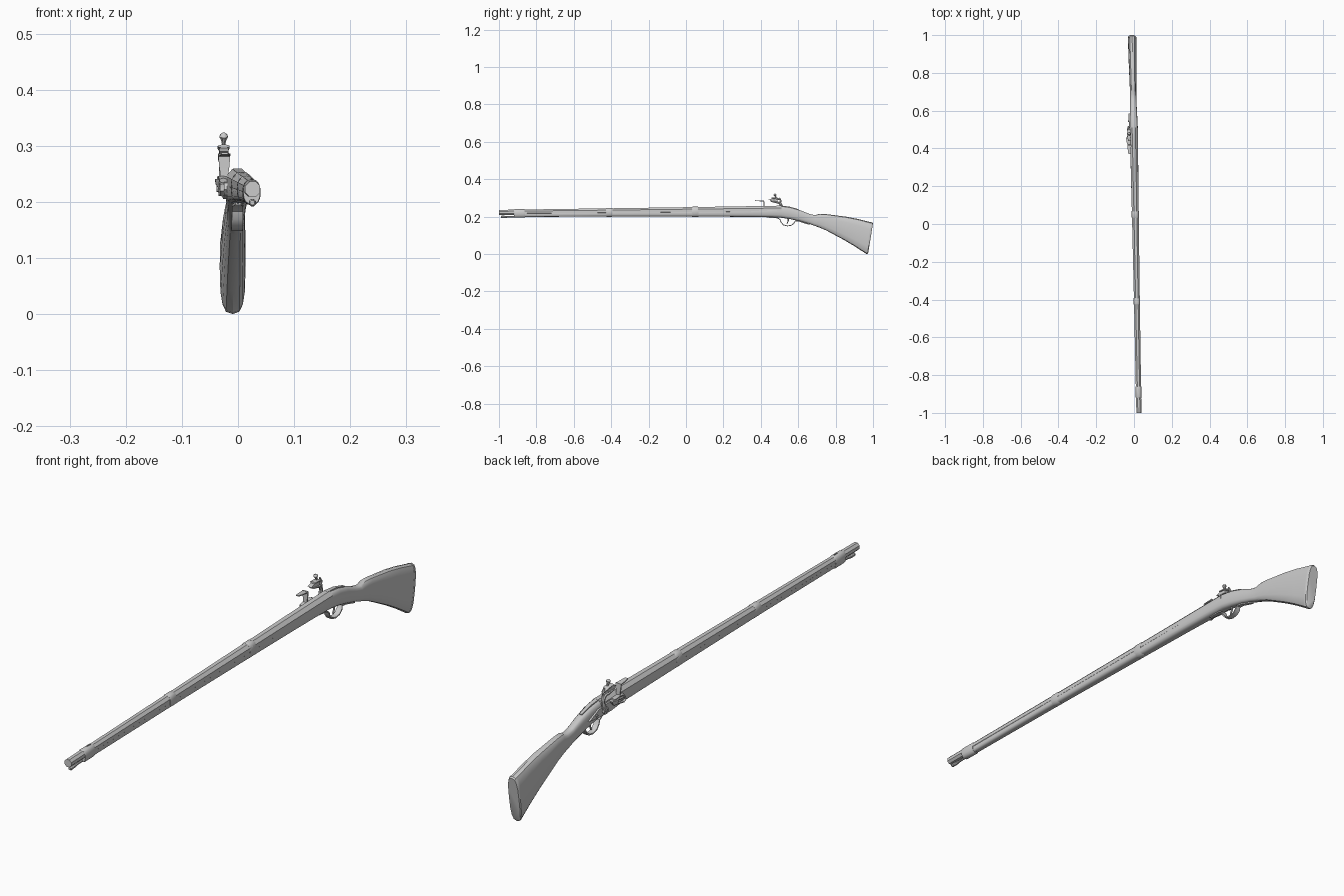
import bpy, bmesh, math


def finish(name, bm, angle=35):
    # the whole gun is turned slightly, so x drifts along its length
    for v in bm.verts:
        v.co.x += 0.008 - 0.018 * v.co.y
    bmesh.ops.recalc_face_normals(bm, faces=bm.faces)
    me = bpy.data.meshes.new(name)
    bm.to_mesh(me)
    bm.free()
    ob = bpy.data.objects.new(name, me)
    bpy.context.collection.objects.link(ob)
    bpy.ops.object.select_all(action='DESELECT')
    ob.select_set(True)
    bpy.context.view_layer.objects.active = ob
    bpy.ops.object.shade_smooth_by_angle(angle=math.radians(angle))
    return ob


def bridge(name, rings, angle=35):
    bm = bmesh.new()
    loops = [[bm.verts.new(p) for p in r] for r in rings]
    n = len(loops[0])
    for a, b in zip(loops, loops[1:]):
        for i in range(n):
            j = (i + 1) % n
            bm.faces.new((a[i], a[j], b[j], b[i]))
    bm.faces.new(loops[0])
    bm.faces.new(loops[-1])
    return finish(name, bm, angle)


def loft(name, sections, e=3.0, n=16, angle=35):
    # sections: y, top z, bottom z, half width, lean of the slice
    rings = []
    for y, zt, zb, hw, lean in sections:
        ring = []
        for i in range(n):
            a = 2 * math.pi * i / n
            c, s = math.cos(a), math.sin(a)
            c = math.copysign(abs(c) ** (2 / e), c)
            s = math.copysign(abs(s) ** (2 / e), s)
            ring.append((hw * c, y + lean * s, (zt + zb) / 2 + (zt - zb) / 2 * s))
        rings.append(ring)
    return bridge(name, rings, angle)


def sweep(name, pts, x=0.0, n=8, angle=35, turn=0.5):
    # pts: y, z, half width in x, half thickness across the path
    rings = []
    for k, (y, z, rx, rn) in enumerate(pts):
        p, q = pts[max(k - 1, 0)], pts[min(k + 1, len(pts) - 1)]
        dy, dz = q[0] - p[0], q[1] - p[1]
        d = math.hypot(dy, dz)
        f = 1 / math.cos(math.pi / n)
        ring = []
        for i in range(n):
            a = 2 * math.pi * (i + turn) / n
            u, w = rx * f * math.cos(a), rn * f * math.sin(a)
            ring.append((x + u, y - w * dz / d, z + w * dy / d))
        rings.append(ring)
    return bridge(name, rings, angle)


def plate(name, outline, x0, x1):
    return bridge(name, [[(x, y, z) for y, z in outline] for x in (x0, x1)])


def cross_pin(name, y, z, r, x0, x1, n=10):
    return plate(name, [(y + r * math.cos(2 * math.pi * i / n),
                         z + r * math.sin(2 * math.pi * i / n)) for i in range(n)], x0, x1)


# wooden stock, fore-end to butt
loft("stock", [
    (-0.88, 0.228, 0.198, 0.013, 0), (-0.40, 0.233, 0.201, 0.0155, 0),
    (0.05, 0.239, 0.200, 0.018, 0), (0.30, 0.244, 0.199, 0.020, 0),
    (0.45, 0.250, 0.197, 0.0215, 0), (0.51, 0.256, 0.194, 0.0215, 0),
    (0.56, 0.249, 0.186, 0.020, 0), (0.61, 0.234, 0.175, 0.018, 0),
    (0.66, 0.214, 0.161, 0.0165, 0), (0.69, 0.208, 0.150, 0.0165, 0),
    (0.715, 0.215, 0.141, 0.017, 0), (0.75, 0.213, 0.126, 0.018, 0),
    (0.85, 0.200, 0.074, 0.0205, 0.003), (0.91, 0.188, 0.040, 0.0215, 0.006),
    (0.975, 0.170, 0.002, 0.0225, 0.013)])
# metal plate closing the butt
loft("butt_plate", [(0.975, 0.171, 0.001, 0.023, 0.013),
                    (0.983, 0.169, 0.000, 0.023, 0.013),
                    (0.987, 0.164, 0.005, 0.020, 0.013)])

# octagonal barrel and breech tang
sweep("barrel", [(-1.0, 0.2225, 0.0135, 0.0135), (-0.4, 0.228, 0.0155, 0.0165),
                 (0.05, 0.2325, 0.018, 0.0185), (0.51, 0.237, 0.021, 0.0215)])
sweep("breech_tang", [(0.50, 0.2565, 0.008, 0.0025), (0.55, 0.2515, 0.007, 0.0025),
                      (0.60, 0.2385, 0.005, 0.002)], n=4)

# ramrod under the muzzle, with its button end
sweep("ramrod", [(-0.99, 0.1985, 0.004, 0.004), (-0.985, 0.1985, 0.0065, 0.0065),
                 (-0.965, 0.1985, 0.006, 0.006), (-0.95, 0.1995, 0.004, 0.004),
                 (-0.85, 0.202, 0.004, 0.004)])

# barrel bands
for name, y, h, zt, zb, hw in (("front_band", -0.89, 0.03, 0.2400, 0.194, 0.0160),
                               ("middle_band", -0.41, 0.018, 0.2465, 0.1985, 0.0175),
                               ("rear_band", 0.05, 0.018, 0.2535, 0.1975, 0.0200)):
    loft(name, [(y - h, zt - 0.002, zb + 0.002, hw - 0.001, 0),
                (y - h + 0.006, zt, zb, hw, 0), (y + h - 0.006, zt, zb, hw, 0),
                (y + h, zt - 0.002, zb + 0.002, hw - 0.001, 0)], e=2.4)
sweep("front_sight", [(-0.89, 0.237, 0.0015, 0.004), (-0.87, 0.238, 0.0015, 0.004)], n=4)

# trigger guard strap and trigger
g = 0.010
sweep("trigger_guard", [(y, z, w, 0.0022) for y, z, w in (
    (0.43, 0.197, 0.005), (0.490, 0.193, g), (0.503, 0.184, g), (0.508, 0.170, g),
    (0.520, 0.156, g), (0.542, 0.150, g), (0.565, 0.154, g), (0.578, 0.166, g),
    (0.583, 0.177, 0.008), (0.605, 0.175, 0.008), (0.66, 0.158, 0.005))], n=4)
sweep("trigger", [(0.545, 0.192, 0.003, 0.004), (0.547, 0.178, 0.003, 0.003),
                  (0.540, 0.162, 0.003, 0.002)], n=6)

# lock plate with its two screws and the frizzen spring
plate("lock_plate", [(0.375, 0.222), (0.385, 0.212), (0.46, 0.205), (0.53, 0.207),
                     (0.585, 0.213), (0.53, 0.236), (0.46, 0.241), (0.385, 0.234)], -0.026, -0.012)
for i, (y, z) in enumerate(((0.40, 0.223), (0.545, 0.219))):
    cross_pin("lock_screw_%d" % (i + 1), y, z, 0.005, -0.029, -0.02)
sweep("frizzen_spring", [(0.44, 0.222, 0.004, 0.003), (0.395, 0.213, 0.004, 0.003),
                         (0.380, 0.219, 0.004, 0.003), (0.395, 0.230, 0.004, 0.002),
                         (0.43, 0.232, 0.004, 0.002)], x=-0.029, n=6)

# priming pan and frizzen
sweep("pan", [(0.445, 0.222, 0.004, 0.007), (0.445, 0.232, 0.010, 0.018),
              (0.445, 0.241, 0.011, 0.022)], x=-0.030)
sweep("frizzen_foot", [(0.395, 0.238, 0.007, 0.004), (0.42, 0.244, 0.009, 0.003),
                       (0.455, 0.243, 0.010, 0.003)], x=-0.027, n=6)
sweep("frizzen_face", [(0.417, 0.242, 0.006, 0.003), (0.417, 0.262, 0.009, 0.0025),
                       (0.416, 0.286, 0.011, 0.002)], x=-0.025, n=4)
sweep("frizzen_tail", [(0.418, 0.283, 0.0105, 0.002), (0.395, 0.284, 0.009, 0.002),
                       (0.370, 0.286, 0.006, 0.0015)], x=-0.025, n=4)

# cock: pivot, curved neck, jaws, flint and clamp screw
cross_pin("cock_pivot", 0.500, 0.223, 0.013, -0.034, -0.024, 12)
cross_pin("cock_screw", 0.500, 0.223, 0.006, -0.037, -0.03)
sweep("cock_neck", [(0.500, 0.220, 0.005, 0.010), (0.507, 0.240, 0.006, 0.008),
                    (0.511, 0.256, 0.006, 0.007), (0.504, 0.270, 0.006, 0.007),
                    (0.493, 0.278, 0.007, 0.006)], x=-0.027)
sweep("lower_jaw", [(0.508, 0.272, 0.006, 0.004), (0.485, 0.276, 0.010, 0.005),
                    (0.452, 0.283, 0.010, 0.003)], x=-0.025)
sweep("upper_jaw", [(0.506, 0.289, 0.006, 0.003), (0.485, 0.297, 0.011, 0.005),
                    (0.458, 0.299, 0.010, 0.003)], x=-0.025)
plate("flint", [(0.440, 0.290), (0.460, 0.284), (0.490, 0.281), (0.490, 0.292), (0.460, 0.296)],
      -0.033, -0.017)
sweep("jaw_crest", [(0.502, 0.268, 0.004, 0.004), (0.508, 0.285, 0.004, 0.003),
                    (0.500, 0.301, 0.003, 0.002)], x=-0.025, n=6)
sweep("jaw_screw", [(0.487, 0.275, 0.003, 0.003), (0.480, 0.303, 0.003, 0.003),
                    (0.478, 0.310, 0.0045, 0.0045), (0.476, 0.316, 0.0075, 0.0075),
                    (0.475, 0.320, 0.006, 0.006), (0.474, 0.323, 0.002, 0.002)], x=-0.025)
